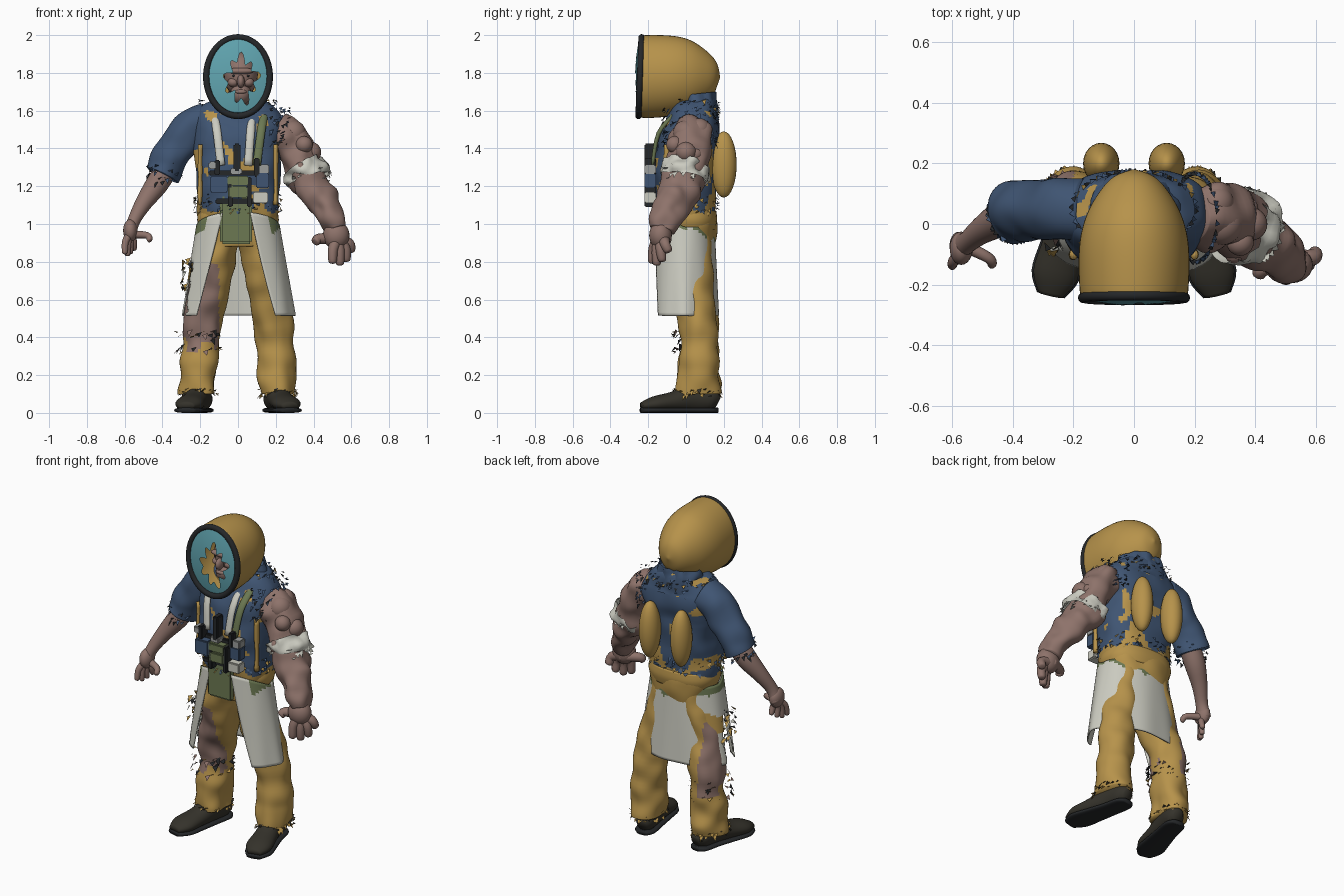
import bpy, bmesh, math, random
from mathutils import Vector, noise

random.seed(4)
cube = bpy.data.objects.get("Cube")
if cube:
    bpy.data.objects.remove(cube)


def material(name, *rgb):
    m = bpy.data.materials.new(name)
    m.use_nodes = True
    m.diffuse_color = (*rgb, 1)
    m.node_tree.nodes["Principled BSDF"].inputs["Base Color"].default_value = (*rgb, 1)
    return m


gold = material("mustard cloth", .47, .29, .07)
blue = material("denim blue", .05, .09, .17)
skin = material("grey pink skin", .27, .17, .145)
white = material("apron white", .6, .6, .53)
green = material("olive green", .15, .19, .085)
boot = material("boot brown", .035, .032, .024)
black = material("rubber black", .018, .02, .022)
teal = material("visor teal", .12, .38, .44)
metal = material("buckle grey", .33, .34, .33)


def jag(p, freq=14):
    return noise.noise(Vector(p) * freq)


def finish(name, bm, mats, rule=None, smooth=True):
    """Turn a bmesh into an object, colouring faces by rule (None removes a face)."""
    bmesh.ops.recalc_face_normals(bm, faces=bm.faces[:])
    if rule:
        for f in bm.faces[:]:
            c = f.calc_center_median()
            k = rule(c)
            if k is None:
                bm.faces.remove(f)
            else:
                f.material_index = k
    for f in bm.faces:
        f.smooth = smooth
    me = bpy.data.meshes.new(name)
    bm.to_mesh(me)
    bm.free()
    for m in mats:
        me.materials.append(m)
    ob = bpy.data.objects.new(name, me)
    bpy.context.scene.collection.objects.link(ob)
    return ob


def spline(rings, sub):
    """Catmull-Rom interpolation of (x, y, z, radius, radius) rings."""
    pts = [rings[0]] + list(rings) + [rings[-1]]
    out = []
    for a, b, c, d in zip(pts, pts[1:], pts[2:], pts[3:]):
        for i in range(sub):
            t = i / sub
            out.append([q + .5 * t * (r - p + t * (2*p - 5*q + 4*r - s + t * (3*(q - r) + s - p)))
                        for p, q, r, s in zip(a, b, c, d)])
    return out + [list(rings[-1])]


def loft(name, rings, *mats, seg=24, sub=4, ref=(0, 1, 0), caps=(1, 1), wob=0, freq=9, power=1, rule=None):
    rows = spline(rings, sub)
    pos = [Vector(r[:3]) for r in rows]
    bm = bmesh.new()
    grid = []
    for i, r in enumerate(rows):
        tangent = (pos[min(i + 1, len(pos) - 1)] - pos[max(i - 1, 0)]).normalized()
        side = Vector(ref).cross(tangent).normalized()
        up = tangent.cross(side)
        row = []
        for j in range(seg):
            a = math.tau * j / seg
            u, v = math.cos(a), math.sin(a)
            off = side * math.copysign(abs(u) ** power, u) * r[3] + up * math.copysign(abs(v) ** power, v) * r[4]
            p = pos[i] + off
            row.append(bm.verts.new(p + off.normalized() * wob * jag(p, freq)))
        grid.append(row)
    for lo, hi in zip(grid, grid[1:]):
        for j in range(seg):
            k = (j + 1) % seg
            bm.faces.new((lo[j], lo[k], hi[k], hi[j]))
    for on, row in zip(caps, (grid[0], grid[-1])):
        if on:
            bm.faces.new(row)
    return finish(name, bm, mats, rule)


def ball(name, loc, size, mat):
    bm = bmesh.new()
    bmesh.ops.create_uvsphere(bm, u_segments=24, v_segments=16, radius=1)
    for v in bm.verts:
        v.co = Vector(loc) + v.co * Vector(size)
    return finish(name, bm, [mat])


def box(name, loc, size, mat, bevel=.006):
    bm = bmesh.new()
    bmesh.ops.create_cube(bm, size=1)
    for v in bm.verts:
        v.co = Vector(loc) + v.co * Vector(size)
    bmesh.ops.bevel(bm, geom=bm.edges[:], offset=bevel, segments=2, affect='EDGES')
    return finish(name, bm, [mat], smooth=False)


def tatters(name, loc, rx, ry, spread, count, mats, size=.03):
    """Small torn scraps scattered round an elliptical edge."""
    bm = bmesh.new()
    for _ in range(count):
        a = random.uniform(0, math.tau)
        out = Vector((rx * math.cos(a), ry * math.sin(a), 0))
        p = Vector(loc) + out + Vector((0, 0, random.uniform(-spread, spread)))
        along = Vector((-math.sin(a), math.cos(a), .3)) * size * .4
        tip = p + out.normalized() * size * .5 + Vector((0, 0, random.uniform(-size, size * .4)))
        f = bm.faces.new([bm.verts.new(q) for q in (p - along, p + along, tip)])
        f.material_index = random.randrange(len(mats))
    return finish(name, bm, mats, smooth=False)


def flip(rings):
    return [(-r[0], *r[1:]) for r in rings]


# Legs and shoes
leg = [(.09, 0, .97, .1, .13), (.115, .01, .8, .1, .13), (.15, .03, .65, .1, .115), (.187, .065, .48, .104, .1),
       (.2, .07, .3, .1, .1), (.21, .06, .17, .097, .12), (.21, .06, .1, .093, .12)]


def torn_leg(c):
    low = .32 + .7 * abs(c.x + .21) + .09 * jag(c)
    bare = low < c.z < .76 + .06 * jag(c) and c.x < -.1 and (c.y < .1 or c.x < -.2)
    return int(bare)


loft("left_trouser", leg, gold, seg=40, sub=8, wob=.02)
loft("right_trouser", flip(leg), gold, skin, seg=48, sub=9, wob=.024, rule=torn_leg)
shoe = [(.185, .168, .055, .03, .035), (.19, .13, .07, .056, .06), (.21, .03, .078, .06, .072),
        (.235, -.07, .06, .068, .052), (.26, -.17, .047, .074, .04), (.275, -.235, .036, .04, .02)]
sole = [(x, y, .014, w + .006, .014) for x, y, z, w, h in shoe]
for side, turn in (("left", list), ("right", flip)):
    loft(side + "_shoe", turn(shoe), boot, ref=(0, 0, 1))
    loft(side + "_sole", turn(sole), black, ref=(0, 0, 1), power=.7)
    s = 1 if side == "left" else -1
    tatters(side + "_trouser_hem", (s * .21, .06, .11), .095, .12, .02, 50, [gold, boot])
tatters("knee_rags", (-.21, .05, .38), .11, .11, .06, 50, [gold, skin, black], .04)

# Torso with ragged shirt
torso = [(0, .01, .88, .17, .14), (0, .01, 1, .2, .15), (0, 0, 1.1, .215, .155), (0, 0, 1.25, .222, .163),
         (0, .005, 1.4, .23, .16), (0, .03, 1.5, .245, .15), (0, .045, 1.58, .225, .13),
         (0, .06, 1.64, .16, .1), (0, .06, 1.67, .1, .08)]


def shirt_rule(c):
    n = jag(c, 11)
    if c.z < 1.07 + .08 * n:
        return 1
    if c.z < 1.16 and n > .12:
        return 1
    return 1 if n > .36 else 0


loft("shirt", torso, blue, gold, seg=80, sub=10, power=.8, wob=.014, rule=shirt_rule)
loft("waistband", [(0, .01, .97, .2, .145), (0, .01, 1.02, .216, .155), (0, .01, 1.07, .208, .15)],
     gold, seg=40, power=.85)
loft("collar", [(0, .06, 1.56, .19, .11), (0, .065, 1.63, .15, .1), (0, .06, 1.69, .13, .095)],
     blue, seg=40, wob=.025, freq=16, caps=(0, 0))
tatters("collar_rags", (0, .05, 1.61), .2, .12, .05, 150, [blue, blue, gold, black])
tatters("shirt_hem_rags", (0, 0, 1.11), .225, .165, .05, 110, [blue, gold])
tatters("shoulder_rags", (.2, .02, 1.52), .07, .14, .1, 130, [blue, blue, black])
for s in (-1, 1):
    name = "left" if s > 0 else "right"
    ball(name + "_tank", (s * .108, .2, 1.315), (.06, .068, .175), gold)
    loft(name + "_side_trim", [(s * .2, -.1, z, .012, .016) for z in (1.1, 1.25, 1.42)], gold, seg=10, wob=.012)

# Apron skirt with open front
bm = bmesh.new()
grid = []
rows, cols = 30, 90
for i in range(rows + 1):
    t = i / rows
    start, stop = .3 + .42 * t, math.tau - .38 - .46 * t
    row = []
    for j in range(cols + 1):
        a = start + (stop - start) * j / cols
        top = .985 + .08 * max(0, math.cos(a))
        fold = 1 + .015 * t * math.sin(a * 9)
        row.append(bm.verts.new(((.222 + .08 * t) * fold * math.sin(a), -.01 - (.162 + .022 * t) * fold * math.cos(a),
                                 top + (.515 - top) * t)))
    grid.append(row)
for lo, hi in zip(grid, grid[1:]):
    for j in range(cols):
        bm.faces.new((lo[j], lo[j + 1], hi[j + 1], hi[j]))


def apron_rule(c):
    n = jag(c, 12)
    if c.z > .95 + .09 * n and c.y > -.12:
        return 1
    tear = (Vector((c.x, c.y, c.z)) - Vector((-.22, .08, .74))).length
    if tear < .08 + .09 * n:
        return 2
    if c.x < -.24 and abs(c.y + .03) < .05 + .03 * n and c.z < .8:
        return None
    return 0


apron = finish("apron_skirt", bm, [white, green, gold], apron_rule)
thick = apron.modifiers.new("thickness", 'SOLIDIFY')
thick.thickness = .008
tatters("apron_tear_rags", (-.27, -.03, .74), .02, .06, .08, 30, [black, gold, white], .04)
box("green_front_panel", (-.01, -.155, 1.02), (.17, .03, .25), green, .012)

# Chest gear
for z, w in ((1.27, .31), (1.12, .24)):
    box("chest_belt", (0, -.172, z), (w, .02, .028), black)
for x, mat in ((-.1, white), (.11, green), (.06, white)):
    loft("shoulder_strap", [(x * 1.25, -.06, 1.58, .022, .012), (x * 1.1, -.145, 1.48, .022, .012),
                            (x * .9, -.178, 1.31, .022, .01)], mat, seg=10)
for x, z, w, h, mat in ((-.005, 1.35, .035, .15, black), (.1, 1.3, .03, .1, black), (-.11, 1.3, .03, .08, black),
                        (-.1, 1.21, .09, .09, blue), (.13, 1.23, .07, .08, blue), (.12, 1.14, .08, .06, white),
                        (0, 1.17, .1, .06, green), (0, 1.23, .11, .05, green), (-.04, 1.17, .025, .16, black),
                        (.06, 1.17, .025, .16, black), (-.01, 1.28, .06, .035, metal), (-.13, 1.31, .05, .04, metal),
                        (.14, 1.29, .05, .05, metal)):
    box("chest_pouch", (x, -.19, z), (w, .06, h), mat)

# Right arm: sleeve, forearm and hand
loft("right_sleeve", [(-.16, .05, 1.54, .1, .1), (-.25, .045, 1.5, .1, .1), (-.33, .04, 1.4, .094, .1),
                      (-.375, .04, 1.31, .096, .1), (-.4, .035, 1.26, .09, .098)], blue, seg=40, sub=7, wob=.018)
tatters("right_cuff_rags", (-.39, .035, 1.27), .085, .09, .05, 60, [blue, black])
loft("right_forearm", [(-.36, .04, 1.32, .06, .06), (-.43, .02, 1.21, .06, .06), (-.5, -.02, 1.11, .045, .045),
                       (-.55, -.06, 1.02, .034, .036), (-.575, -.075, .95, .035, .05)], skin)


def fingers(name, base, tips, r):
    for k, tip in enumerate(tips):
        a = Vector(base) + Vector((0, -.5 * r + .4 * r * k, 0))
        b = Vector(tip)
        mid = (a + b) / 2 + Vector(((b.x - a.x) * .35, -.008, .012))
        loft(f"{name}_{k}", [(*a, r * 1.2, r * 1.2), (*mid, r, r), (*b.lerp(mid, .15), r * .8, r * .8),
                             (*b, r * .25, r * .25)], skin, seg=12)


ball("right_palm", (-.57, -.08, .965), (.038, .055, .06), skin)
fingers("right_finger", (-.575, -.085, .945), ((-.6, -.14, .84), (-.585, -.11, .83), (-.57, -.08, .84),
                                               (-.55, -.05, .86), (-.465, -.14, .91)), .018)

# Left arm: swollen, with growths
loft("left_arm", [(.2, .03, 1.5, .09, .1), (.27, .025, 1.45, .1, .115), (.33, .01, 1.33, .098, .11),
                  (.375, -.02, 1.22, .098, .11), (.44, -.06, 1.13, .09, .1), (.495, -.11, 1.04, .068, .08),
                  (.52, -.13, .97, .06, .07)], skin, seg=40, sub=8, wob=.03, freq=11)
for x, y, z, r in ((.29, 0, 1.48, .07), (.27, .07, 1.5, .06), (.385, 0, 1.38, .055), (.37, .05, 1.37, .04),
                   (.43, -.05, 1.2, .04), (.33, -.1, 1.3, .03), (.45, -.02, 1.15, .04), (.4, -.11, 1.17, .035),
                   (.5, -.08, 1.1, .032), (.35, -.06, 1.42, .045)):
    ball("arm_growth", (x, y, z), (r, r, r), skin)
loft("arm_bandage", [(.335, 0, 1.3, .116, .124), (.36, -.01, 1.26, .118, .126), (.37, -.015, 1.235, .114, .122)],
     white, seg=40, wob=.035, freq=18, caps=(0, 0))
tatters("bandage_rags", (.37, -.01, 1.26), .11, .115, .035, 40, [white], .04)
ball("left_palm", (.52, -.135, .94), (.07, .06, .075), skin)
fingers("left_finger", (.525, -.135, .92), ((.5, -.18, .79), (.54, -.155, .78), (.575, -.125, .8),
                                            (.6, -.09, .85), (.41, -.17, .9)), .027)

# Helmet shell, rim and broken visor
loft("helmet", [(0, -.245, 1.78, .165, .205), (0, -.22, 1.78, .179, .219), (0, -.08, 1.784, .181, .213),
                (0, .02, 1.782, .16, .19), (0, .1, 1.78, .118, .14), (0, .155, 1.778, .068, .082),
                (0, .18, 1.776, .004, .004)], gold, seg=48, sub=6, ref=(0, 0, 1), caps=(0, 1))
rim = bpy.data.curves.new("helmet_rim", 'CURVE')
rim.dimensions = '3D'
rim.bevel_depth = .017
path = rim.splines.new('POLY')
path.points.add(63)
path.use_cyclic_u = True
for k, p in enumerate(path.points):
    a = math.tau * k / 64
    p.co = (.168 * math.cos(a), -.243 + .008 * math.sin(a), 1.78 + .208 * math.sin(a), 1)
rim.materials.append(black)
bpy.context.scene.collection.objects.link(bpy.data.objects.new("helmet_rim", rim))
bm = bmesh.new()
rings = []
for t in (0, .25, .5, .75, 1):
    ring = []
    for k in range(64):
        a = math.tau * k / 64
        spike = 1 + .22 * math.sin(a * 9) + .13 * math.sin(a * 4 + 1)
        hole = Vector((.018 + .077 * spike * math.cos(a), 1.765 + .11 * spike * math.sin(a)))
        x, z = Vector((.164 * math.cos(a), 1.78 + .204 * math.sin(a))).lerp(hole, t)
        d = (x / .164) ** 2 + ((z - 1.78) / .204) ** 2
        ring.append(bm.verts.new((x, -.246 - .024 * (1 - d), z)))
    rings.append(ring)
for lo, hi in zip(rings, rings[1:]):
    for k in range(64):
        n = (k + 1) % 64
        bm.faces.new((lo[k], lo[n], hi[n], hi[k]))
finish("visor_glass", bm, [teal])

# Head inside the helmet
loft("neck", [(0, .04, 1.6, .07, .07), (.015, -.05, 1.7, .065, .065)], skin)
for name, loc, size in (("head", (.015, -.09, 1.79), (.09, .11, .12)), ("jaw", (.015, -.14, 1.69), (.055, .065, .06)),
                        ("nose", (.015, -.2, 1.755), (.02, .035, .035)), ("brow", (.015, -.185, 1.81), (.07, .025, .018)),
                        ("left_cheek", (.055, -.165, 1.75), (.03, .03, .025)),
                        ("right_cheek", (-.025, -.165, 1.75), (.03, .03, .025)), ("lip", (.015, -.195, 1.7), (.03, .015, .012))):
    ball(name, loc, size, skin)
for s in (-1, 1):
    ball("eye", (.015 + s * .035, -.18, 1.785), (.013, .012, .008), black)
